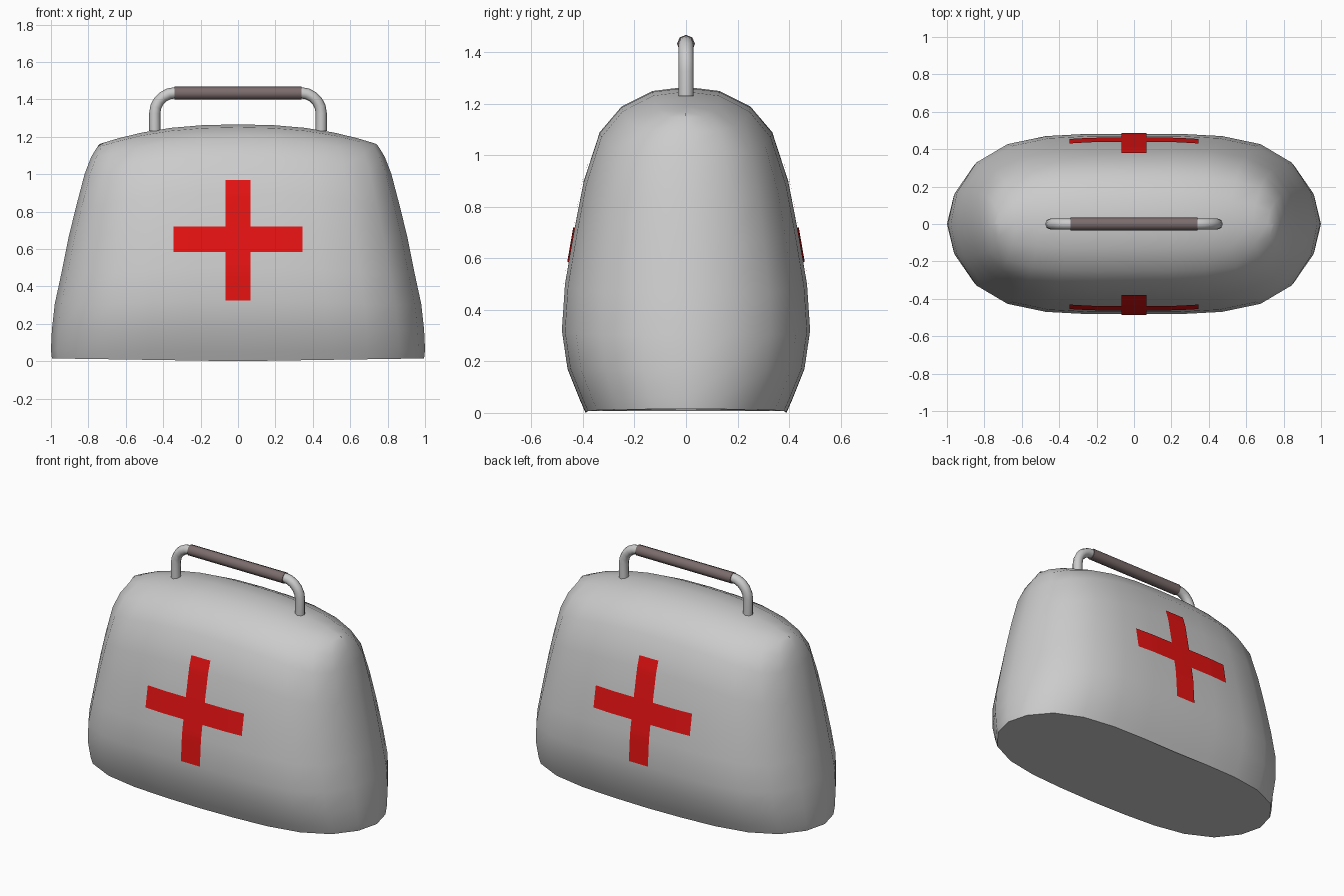
import bpy, bmesh, math
from mathutils import Vector
from mathutils.bvhtree import BVHTree

if "Cube" in bpy.data.objects:
    bpy.data.objects.remove(bpy.data.objects["Cube"])


def material(name, rgb):
    m = bpy.data.materials.new(name)
    m.diffuse_color = (*rgb, 1)
    m.use_nodes = True
    m.node_tree.nodes["Principled BSDF"].inputs["Base Color"].default_value = m.diffuse_color
    return m


def add_object(name, bm, mat=None, angle=65):
    me = bpy.data.meshes.new(name)
    bm.to_mesh(me)
    ob = bpy.data.objects.new(name, me)
    bpy.context.collection.objects.link(ob)
    if mat:
        me.materials.append(mat)
    bpy.ops.object.select_all(action='DESELECT')
    ob.select_set(True)
    bpy.context.view_layer.objects.active = ob
    bpy.ops.object.shade_smooth_by_angle(angle=math.radians(angle))
    return ob


red = material("red", (0.78, 0.006, 0.006))
brown = material("grip_brown", (0.2, 0.15, 0.15))

# Bag body: stacked rounded outlines that close into a ridge on top
quarter = [(1, 0), (.965, .35), (.86, .68), (.69, .885), (.48, .975), (.25, 1), (0, 1)]
levels = [(0, .39, .995), (.05, .412, 1.0), (.17, .46, .995), (.32, .482, .98),
          (.5, .47, .945), (.72, .432, .905), (.9, .397, .865), (1.09, .335, .82),
          (1.19, .25, .785), (1.25, .13, .752), (1.266, 0, .74)]
outline = quarter + [(-x, y) for x, y in quarter[-2::-1]]
outline += [(x, -y) for x, y in outline[-2:0:-1]]

bm = bmesh.new()
rings = []
for z, half_y, half_x in levels:
    t = z / 1.266
    k = 1 - 0.4 * t ** 3
    ring = []
    for u, v in outline:
        x = u * half_x
        y = math.copysign(abs(v) ** k, v) * half_y
        sag = 1 - 0.083 * (min(abs(x), .74) / .74) ** 2.4
        ring.append(bm.verts.new((x, y, z * sag + 0.015 * abs(x) * (1 - t))))
    rings.append(ring)
n = len(outline)
for lo, hi in zip(rings, rings[1:]):
    for i in range(n):
        j = (i + 1) % n
        bm.faces.new((lo[i], lo[j], hi[j], hi[i]))
bm.faces.new(rings[0][::-1])
bmesh.ops.remove_doubles(bm, verts=bm.verts, dist=1e-4)
bmesh.ops.recalc_face_normals(bm, faces=bm.faces)
body_tree = BVHTree.FromBMesh(bm)
add_object("bag_body", bm)
bm.free()


# Red crosses: fine patches laid onto the front and back of the body
def patch(bm, side, x0, x1, z0, z1, nx, nz):
    grid = []
    for r in range(nz + 1):
        row = []
        for c in range(nx + 1):
            x, z = x0 + (x1 - x0) * c / nx, z0 + (z1 - z0) * r / nz
            hit = body_tree.ray_cast(Vector((x, side * 2, z)), Vector((0, -side, 0)))[0]
            row.append(bm.verts.new((x, hit.y + side * .006, z)))
        grid.append(row)
    for r in range(nz):
        for c in range(nx):
            f = [grid[r][c], grid[r][c + 1], grid[r + 1][c + 1], grid[r + 1][c]]
            bm.faces.new(f if side < 0 else f[::-1])


for name, side in (("front_cross", -1), ("back_cross", 1)):
    bm = bmesh.new()
    patch(bm, side, -.068, .068, .325, .97, 4, 20)
    patch(bm, side, -.345, -.068, .585, .72, 8, 4)
    patch(bm, side, .068, .345, .585, .72, 8, 4)
    add_object(name, bm, red)
    bm.free()


# Handle: swept tube with bent ends, and a thicker grip
def tube(name, points, radius, mat=None):
    cu = bpy.data.curves.new(name, 'CURVE')
    cu.dimensions = '3D'
    cu.bevel_depth = radius
    cu.bevel_resolution = 2
    cu.use_fill_caps = True
    sp = cu.splines.new('POLY')
    sp.points.add(len(points) - 1)
    for p, (x, z) in zip(sp.points, points):
        p.co = (x, 0, z, 1)
    ob = bpy.data.objects.new(name, cu)
    bpy.context.collection.objects.link(ob)
    if mat:
        cu.materials.append(mat)
    for p in cu.splines:
        p.use_smooth = True


right = [(.445, 1.23)] + [(.335 + .11 * math.cos(a), 1.325 + .11 * math.sin(a))
                          for a in (math.radians(18 * i) for i in range(6))]
tube("handle_frame", right + [(-x, z) for x, z in right[::-1]], .03)
tube("handle_grip", [(.34, 1.433), (-.34, 1.433)], .035, brown)
